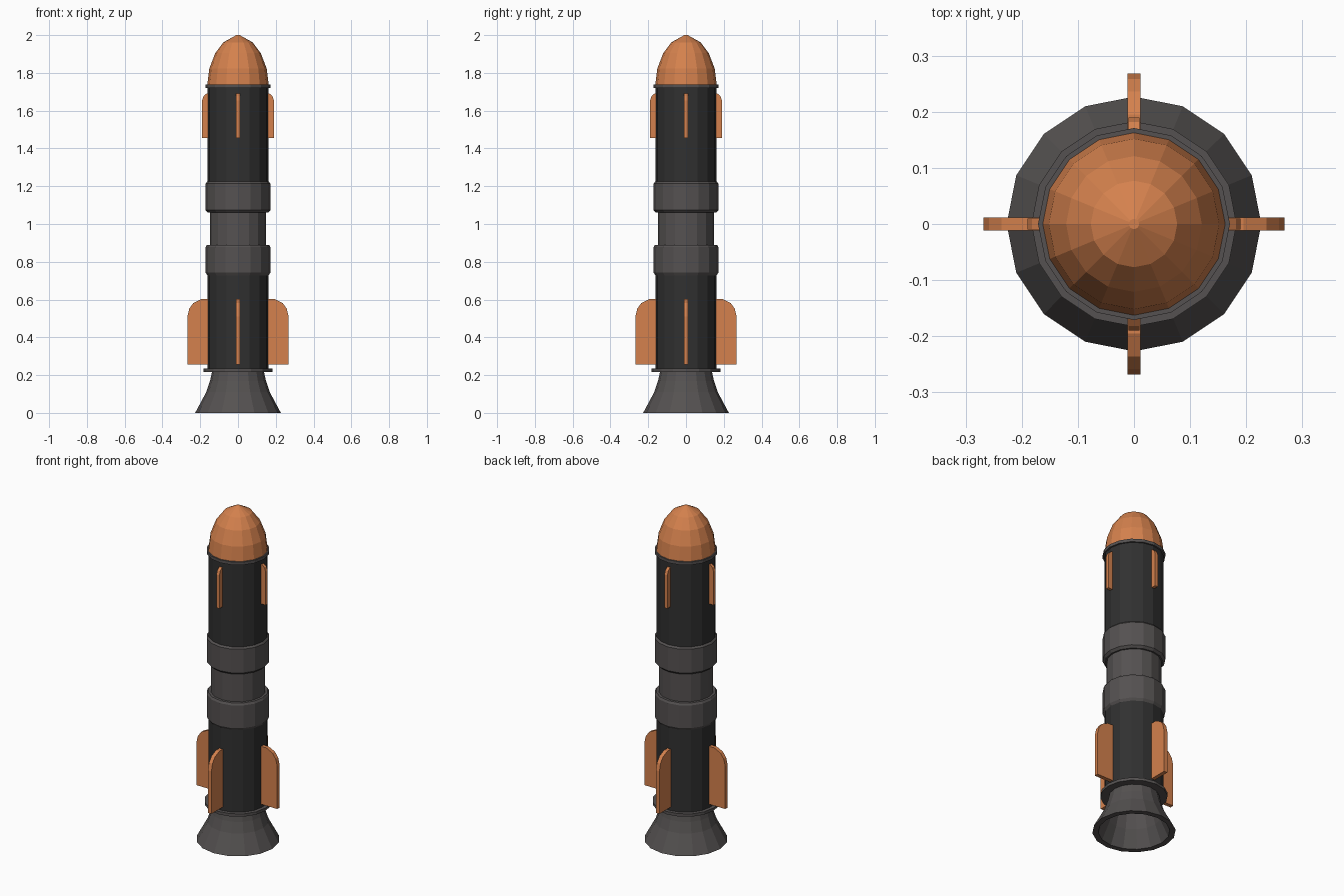
import bpy, bmesh, math

if "Cube" in bpy.data.objects:
    bpy.data.objects.remove(bpy.data.objects["Cube"])

SIDES = 16


def material(name, rgb):
    m = bpy.data.materials.new(name)
    m.diffuse_color = (*rgb, 1)
    m.use_nodes = True
    m.node_tree.nodes["Principled BSDF"].inputs["Base Color"].default_value = m.diffuse_color
    return m


orange = material("orange paint", (0.66, 0.22, 0.075))
grey = material("mid grey", (0.09, 0.083, 0.082))
dark = material("charcoal", (0.030, 0.030, 0.030))


def finish(bm, name, mat):
    bmesh.ops.recalc_face_normals(bm, faces=bm.faces)
    me = bpy.data.meshes.new(name)
    bm.to_mesh(me)
    bm.free()
    me.materials.append(mat)
    ob = bpy.data.objects.new(name, me)
    bpy.context.collection.objects.link(ob)
    return ob


def lathe(name, profile, mat):
    """Revolve (radius, z) points around z and cap both ends."""
    bm = bmesh.new()
    rings = []
    for r, z in profile:
        rings.append([bm.verts.new((r * math.cos(2 * math.pi * i / SIDES),
                                    r * math.sin(2 * math.pi * i / SIDES), z))
                      for i in range(SIDES)])
    for a, b in zip(rings, rings[1:]):
        for i in range(SIDES):
            j = (i + 1) % SIDES
            bm.faces.new((a[i], a[j], b[j], b[i]))
    bm.faces.new(rings[0])
    bm.faces.new(rings[-1])
    return finish(bm, name, mat)


def fins(name, outline, thickness, mat):
    """Extrude an (x, z) outline and place four copies around the body."""
    for k in range(4):
        bm = bmesh.new()
        face = bm.faces.new([bm.verts.new((x, -thickness / 2, z)) for x, z in outline])
        ext = bmesh.ops.extrude_face_region(bm, geom=[face])
        bmesh.ops.translate(bm, vec=(0, thickness, 0),
                            verts=[v for v in ext["geom"] if isinstance(v, bmesh.types.BMVert)])
        ob = finish(bm, f"{name}_{k + 1}", mat)
        ob.rotation_euler.z = k * math.pi / 2


# Engine bell: outer wall down, rim, hollow inside back up
lathe("engine_bell", [(0.137, 0.22), (0.148, 0.17), (0.168, 0.11), (0.227, 0.0),
                      (0.195, 0.0), (0.15, 0.10), (0.125, 0.19)], grey)
lathe("bell_flange", [(0.183, 0.217), (0.183, 0.234)], grey)

# Body sections
lathe("lower_body", [(0.162, 0.232), (0.162, 0.74)], dark)
lathe("lower_band", [(0.162, 0.728), (0.171, 0.742), (0.171, 0.878), (0.164, 0.89)], grey)
lathe("middle_section", [(0.149, 0.88), (0.149, 1.07)], grey)
lathe("upper_band", [(0.158, 1.06), (0.171, 1.073), (0.171, 1.215), (0.162, 1.225)], grey)
lathe("upper_body", [(0.162, 1.215), (0.162, 1.725)], dark)
lathe("nose_collar", [(0.171, 1.72), (0.171, 1.738)], grey)

# Nose cone
lathe("nose_cone", [(0.163, 1.735), (0.152, 1.822), (0.121, 1.904), (0.077, 1.962),
                    (0.009, 2.0)], orange)

# Fins
fins("lower_fin", [(0.145, 0.255), (0.268, 0.255), (0.268, 0.51), (0.258, 0.552),
                   (0.236, 0.582), (0.195, 0.602), (0.145, 0.602)], 0.023, orange)
fins("upper_fin", [(0.145, 1.455), (0.19, 1.455), (0.19, 1.655), (0.182, 1.678),
                   (0.165, 1.692), (0.145, 1.692)], 0.019, orange)
